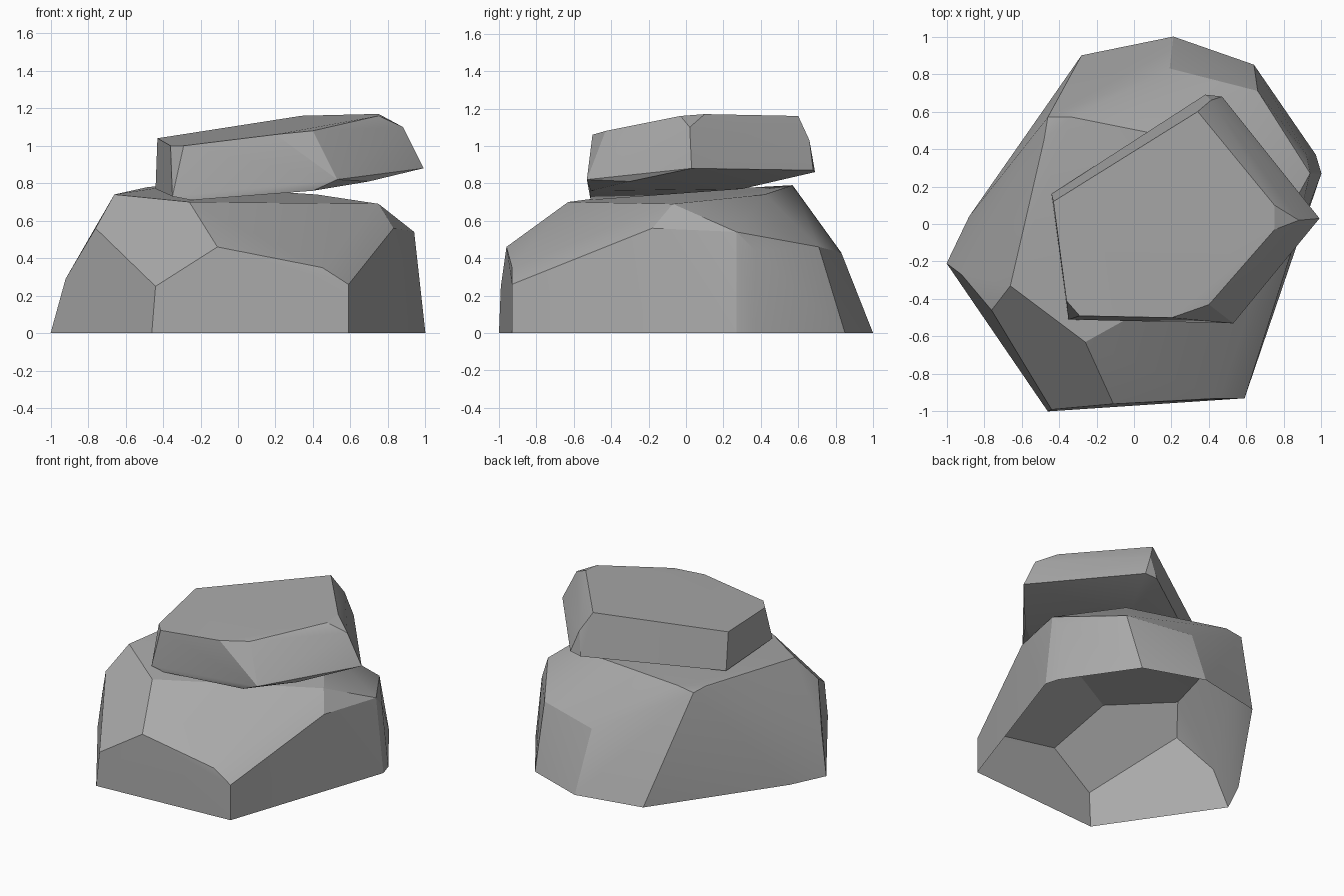
import bpy
import bmesh
from math import radians

# Remove the default object
default_cube = bpy.data.objects.get("Cube")
if default_cube:
    bpy.data.objects.remove(default_cube, do_unlink=True)


def make_material(name, colour):
    """Create a flat material with one colour."""
    material = bpy.data.materials.new(name)
    material.use_nodes = True
    material.diffuse_color = colour
    shader = material.node_tree.nodes["Principled BSDF"]
    shader.inputs["Base Color"].default_value = colour
    shader.inputs["Roughness"].default_value = .9
    return material


def make_rock(name, rings, material, open_bottom=False):
    """Wrap a convex faceted stone around rings of corner points."""
    mesh = bpy.data.meshes.new(name)
    bm = bmesh.new()
    for ring in rings:
        for corner in ring:
            bm.verts.new(corner)
    hull = bmesh.ops.convex_hull(bm, input=bm.verts[:])
    unused = {v for v in hull["geom_interior"] if isinstance(v, bmesh.types.BMVert)}
    bmesh.ops.delete(bm, geom=list(unused), context="VERTS")
    # The stone that rests on the ground has no underside
    if open_bottom:
        underside = [f for f in bm.faces if all(abs(v.co.z) < .001 for v in f.verts)]
        bmesh.ops.delete(bm, geom=underside, context="FACES")
    # Merge nearly flat triangles into broad chiselled facets
    bmesh.ops.dissolve_limit(bm, angle_limit=radians(4), verts=bm.verts[:], edges=bm.edges[:])
    bmesh.ops.recalc_face_normals(bm, faces=bm.faces[:])
    bm.to_mesh(mesh)
    bm.free()
    mesh.materials.append(material)
    rock = bpy.data.objects.new(name, mesh)
    bpy.context.collection.objects.link(rock)
    bpy.ops.object.select_all(action="DESELECT")
    rock.select_set(True)
    bpy.context.view_layer.objects.active = rock
    bpy.ops.object.shade_smooth_by_angle(angle=radians(22))
    return rock


stone_grey = make_material("stone grey", (.4, .4, .4, 1))

# Large lower boulder: ground outline, shoulders, crown
ground_outline = [
    (-1, -.21, 0), (-.46, -1, 0), (.59, -.93, 0), (1, .27, 0), (.97, .37, 0),
    (.64, .85, 0), (.21, 1, 0), (-.28, .9, 0), (-.88, .04, 0),
]
shoulders = [
    (-.92, -.27, .29), (-.44, -.99, .25), (-.11, -.96, .46), (.45, -.93, .35),
    (.59, -.93, .26), (.83, -.18, .56), (.94, .27, .54), (.92, .37, .44),
    (.7, .7, .28), (.66, .71, .46), (.19, .83, .43), (-.76, -.46, .56),
]
crown = [
    (-.66, -.33, .74), (-.26, -.63, .7), (.75, -.07, .69), (.42, .42, .74),
    (-.33, .57, .79), (-.46, .57, .77), (-.48, .45, .78),
]
make_rock("lower_boulder", (ground_outline, shoulders, crown), stone_grey, open_bottom=True)

# Tilted slab resting on the boulder: underside, rim, top
slab_underside = [
    (-.44, .16, .77), (-.35, -.51, .73), (-.25, -.51, .71), (.4, -.51, .76),
    (.7, -.3, .81), (.3, .3, .77),
]
slab_rim = [
    (.53, -.53, .82), (.99, .03, .88), (.88, .02, 1.1), (.47, .68, .87),
    (.38, .69, .86), (.41, .66, 1.03),
]
slab_top = [
    (-.43, .12, 1.04), (.34, .6, 1.16), (.75, .1, 1.17), (.75, -.03, 1.16),
    (.4, -.43, 1.08), (.2, -.5, 1.06), (-.29, -.49, 1), (-.36, -.41, 1),
]
make_rock("upper_slab", (slab_underside, slab_rim, slab_top), stone_grey)
